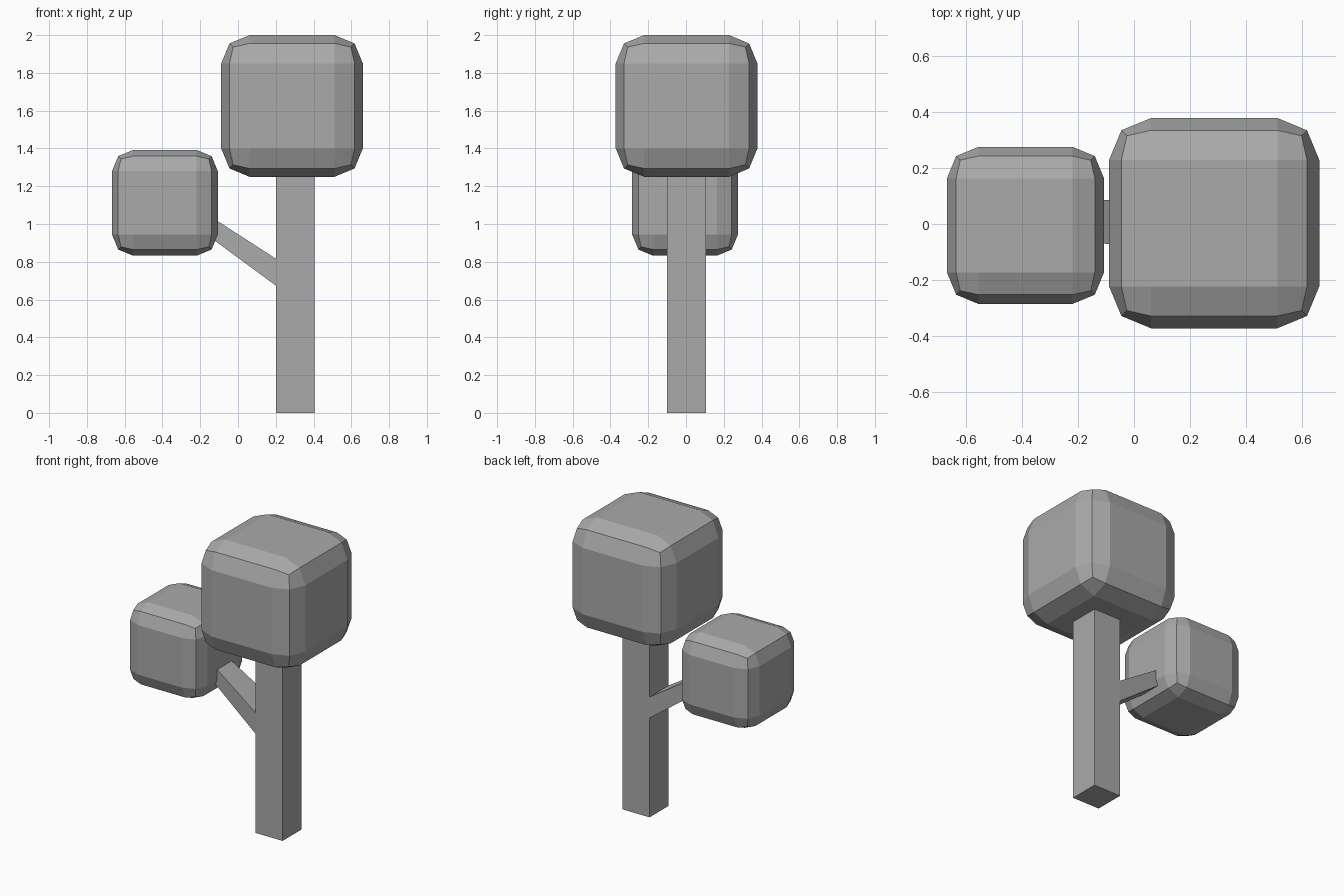
import bpy
import bmesh
from mathutils import Vector

default = bpy.data.objects.get("Cube")
if default:
    bpy.data.objects.remove(default, do_unlink=True)

# One flat grey for the whole tree
GREY = (0.4, 0.4, 0.4, 1.0)
grey = bpy.data.materials.new("plain_grey")
grey.use_nodes = True
grey.diffuse_color = GREY
bsdf = next(n for n in grey.node_tree.nodes if n.type == 'BSDF_PRINCIPLED')
bsdf.inputs["Base Color"].default_value = GREY


def add_box(name, low, high):
    """Box between two corners, flat shaded."""
    low, high = Vector(low), Vector(high)
    bm = bmesh.new()
    bmesh.ops.create_cube(bm, size=1)
    for v in bm.verts:
        v.co = (low + high) / 2 + v.co * (high - low)
    mesh = bpy.data.meshes.new(name)
    bm.to_mesh(mesh)
    bm.free()
    mesh.materials.append(grey)
    obj = bpy.data.objects.new(name, mesh)
    bpy.context.collection.objects.link(obj)
    return obj


def add_crown(name, centre, size):
    """Cube of leaves with faceted, rounded edges."""
    half = Vector((size, size, size)) / 2
    crown = add_box(name, Vector(centre) - half, Vector(centre) + half)
    bevel = crown.modifiers.new("rounded_edges", 'BEVEL')
    bevel.width = size / 5
    bevel.segments = 2
    return crown


# Trunk, running up into the large crown
add_box("trunk", (0.2, -0.1, 0), (0.405, 0.105, 1.3))

# Leaf crowns
add_crown("large_crown", (0.286, 0.003, 1.625), 0.75)
add_crown("small_crown", (-0.387, -0.005, 1.112), 0.56)

# Branch, tapering from the trunk up into the small crown
branch = add_box("branch", (-0.25, -0.1, 0.674), (0.2, 0.105, 0.817))
for v in branch.data.vertices:
    if v.co.x < 0:
        v.co.z = 1.107 if v.co.z > 0.75 else 1.005
        v.co.y = 0.076 if v.co.y > 0 else -0.056
